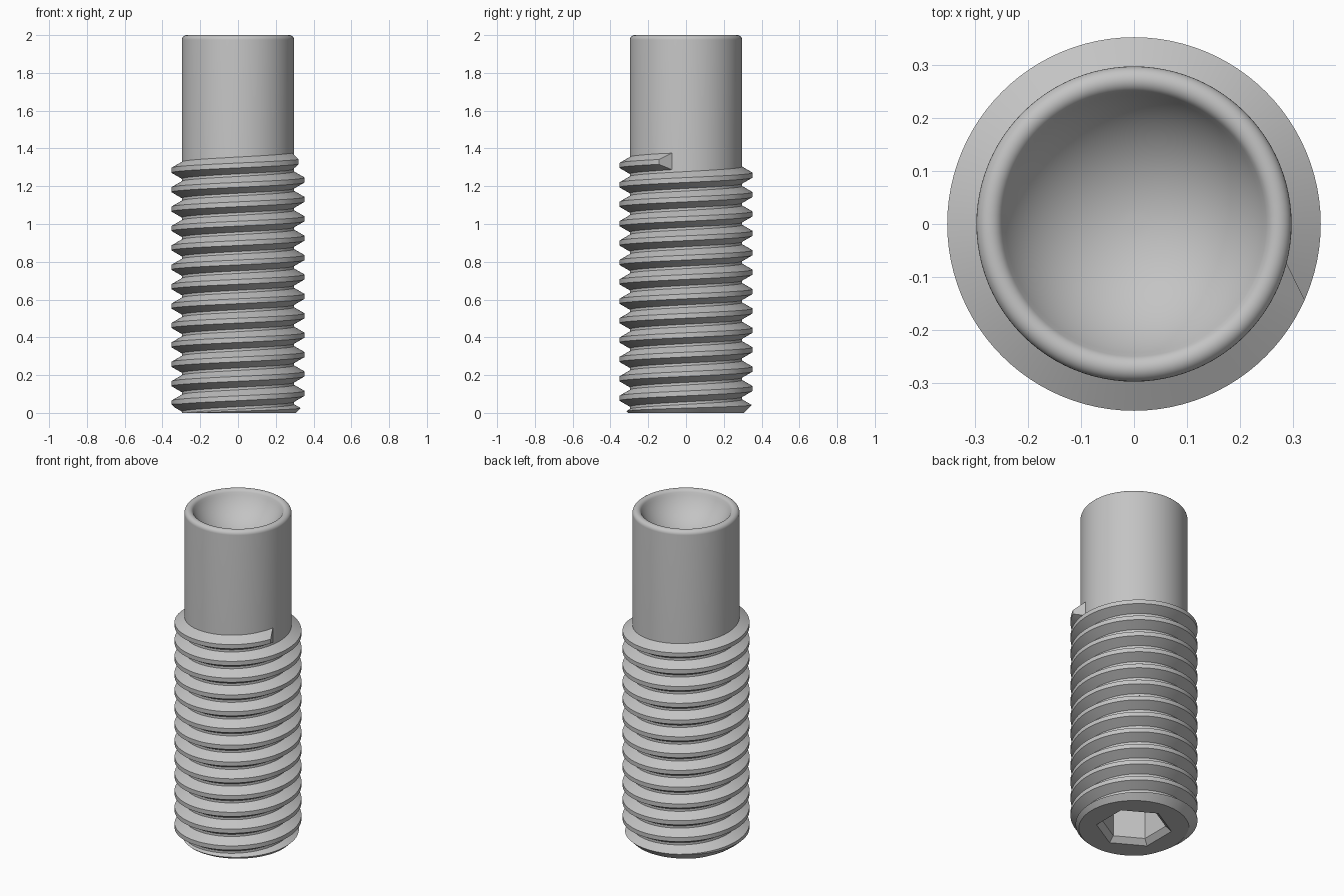
import bpy, bmesh
from math import pi, cos, sin, tan, radians

old = bpy.data.objects.get("Cube")
if old:
    bpy.data.objects.remove(old, do_unlink=True)

SEG = 96          # sides of round parts
PITCH = 0.1027    # thread rise per turn
CORE = 0.297      # shaft radius
CREST = 0.352     # thread outer radius
TOP_Z = 1.233     # thread centre height at the +x side on the last turn

steel = bpy.data.materials.new("grey_steel")
steel.use_nodes = True
colour = (0.55, 0.55, 0.55, 1)
steel.diffuse_color = colour
steel.node_tree.nodes["Principled BSDF"].inputs["Base Color"].default_value = colour


def loft(name, rings):
    """Skin a list of point rings and cap both ends."""
    bm = bmesh.new()
    loops = [[bm.verts.new(p) for p in ring] for ring in rings]
    n = len(loops[0])
    for a, b in zip(loops, loops[1:]):
        for i in range(n):
            j = (i + 1) % n
            bm.faces.new((a[i], a[j], b[j], b[i]))
    bm.faces.new(loops[0])
    bm.faces.new(loops[-1])
    bmesh.ops.recalc_face_normals(bm, faces=bm.faces)
    mesh = bpy.data.meshes.new(name)
    bm.to_mesh(mesh)
    bm.free()
    mesh.materials.append(steel)
    obj = bpy.data.objects.new(name, mesh)
    bpy.context.collection.objects.link(obj)
    return obj


def ring(r, z, sides=SEG, turn=0.0):
    return [(r * cos(turn + 2 * pi * i / sides), r * sin(turn + 2 * pi * i / sides), z)
            for i in range(sides)]


def activate(obj):
    bpy.ops.object.select_all(action='DESELECT')
    obj.select_set(True)
    bpy.context.view_layer.objects.active = obj


def cut(obj, tool, operation):
    """Apply a boolean and throw the helper away."""
    tool.hide_render = True
    mod = obj.modifiers.new("cut", 'BOOLEAN')
    mod.operation, mod.object, mod.solver = operation, tool, 'EXACT'
    activate(obj)
    bpy.ops.object.modifier_apply(modifier=mod.name)
    bpy.data.objects.remove(tool, do_unlink=True)


# Shaft: plain cylinder, rounded lip flowing into a spherical bowl
lip, slope = 0.025, radians(65)
profile = [(CORE, 0), (CORE, 2 - lip)]
for k in range(1, 13):
    a = (pi / 2 + slope) * k / 12
    profile.append((CORE - lip + lip * cos(a), 2 - lip + lip * sin(a)))
rim_r, rim_z = profile[-1]
ball = rim_r / sin(slope)
for k in range(1, 20):
    a = slope * (1 - k / 20)
    profile.append((ball * sin(a), rim_z - ball * (cos(a) - cos(slope))))
shaft = loft("shaft", [ring(r, z) for r, z in profile])

# Hex socket in the underside, with a flared mouth
turn = radians(30)
socket = loft("socket_cutter", [ring(r, z, 6, turn) for r, z in
                                [(0.222, -0.01), (0.178, 0.03), (0.178, 0.3)]])
cut(shaft, socket, 'DIFFERENCE')

# Thread: flat-crested 60 degree ridge wound up the shaft, with a slanted upper end
ROOT = CORE - 0.006
crest_half = PITCH / 8
root_half = crest_half + (CREST - ROOT) * tan(radians(30))


def section(root, crest):
    def point(r, angle, dz):
        return (r * cos(angle), r * sin(angle), TOP_Z + PITCH * angle / (2 * pi) + dz)
    return [point(ROOT, root, -root_half), point(CREST, crest, -crest_half),
            point(CREST, crest, crest_half), point(ROOT, root, root_half)]


end = radians(347)
first = -int(12.8 * SEG)
last = int((end - radians(12)) / (2 * pi) * SEG)
angles = [2 * pi * i / SEG for i in range(first, last + 1)]
sections = [section(a, a) for a in angles] + [section(end, end - radians(11))]
thread = loft("thread", sections)

# Trim the thread flat at the base with a chamfer
envelope = loft("thread_envelope", [ring(r, z) for r, z in
                                    [(0.306, 0), (0.376, 0.07), (0.376, 1.6)]])
cut(thread, envelope, 'INTERSECT')

for obj in (shaft, thread):
    activate(obj)
    bpy.ops.object.shade_smooth_by_angle(angle=radians(25))
